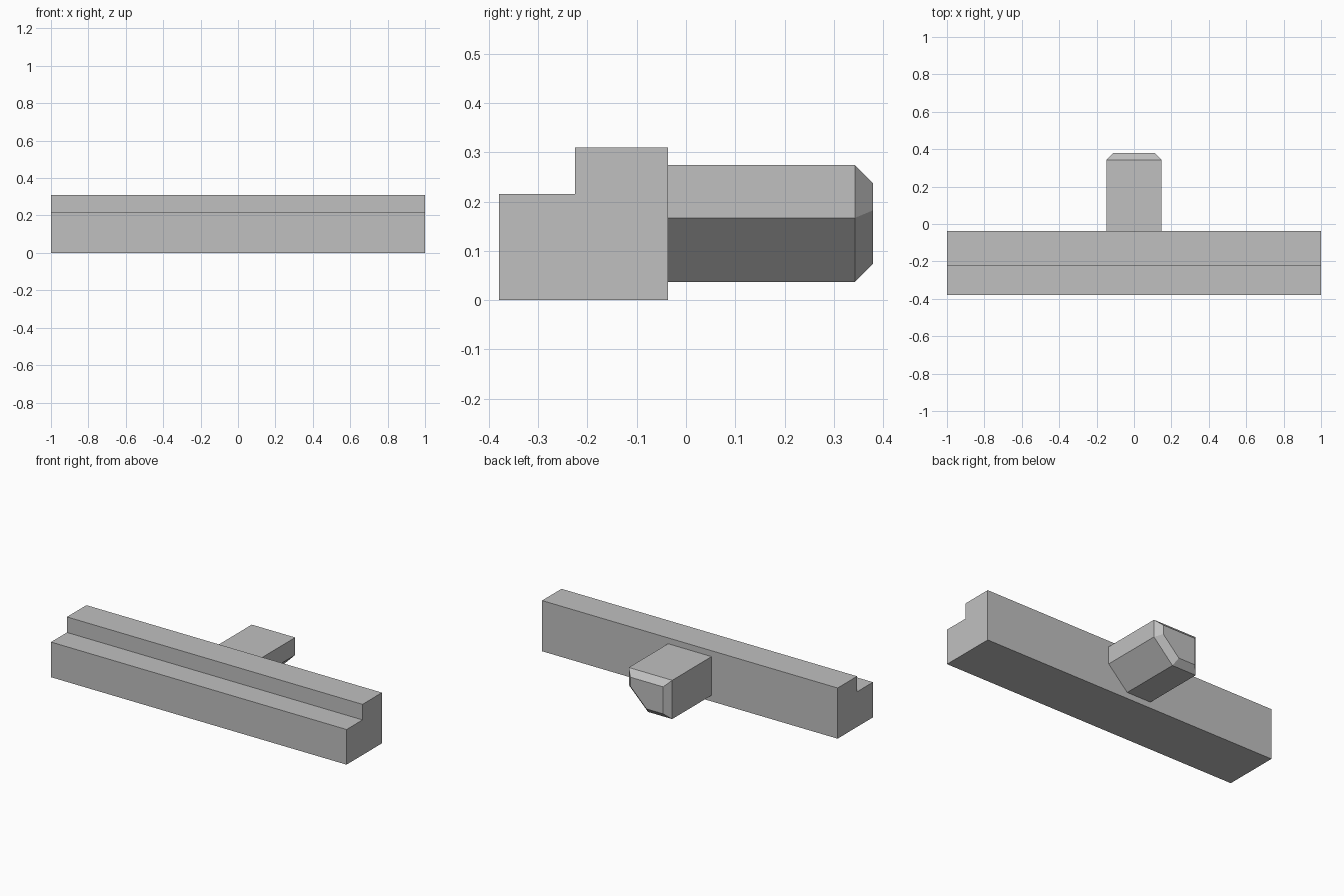
import bpy
import bmesh

cube = bpy.data.objects.get("Cube")
if cube:
    bpy.data.objects.remove(cube, do_unlink=True)

# One plain grey for the whole model
grey = bpy.data.materials.new("plain grey")
grey.use_nodes = True
colour = (0.53, 0.53, 0.53, 1.0)
grey.diffuse_color = colour
grey.node_tree.nodes["Principled BSDF"].inputs["Base Color"].default_value = colour


def extrude_profile(name, points, offset, chamfer=0.0):
    """Extrude a closed outline of 3D points, optionally chamfering the far end."""
    bm = bmesh.new()
    face = bm.faces.new([bm.verts.new(p) for p in points])
    result = bmesh.ops.extrude_face_region(bm, geom=[face], use_keep_orig=True)
    moved = [g for g in result["geom"] if isinstance(g, bmesh.types.BMVert)]
    end = next(g for g in result["geom"] if isinstance(g, bmesh.types.BMFace))
    bmesh.ops.translate(bm, verts=moved, vec=offset)
    bmesh.ops.recalc_face_normals(bm, faces=bm.faces[:])
    if chamfer:
        bmesh.ops.inset_region(bm, faces=[end], thickness=chamfer, use_even_offset=True)
        bmesh.ops.translate(bm, verts=end.verts[:], vec=(0, chamfer, 0))
        bmesh.ops.recalc_face_normals(bm, faces=bm.faces[:])
    mesh = bpy.data.meshes.new(name)
    bm.to_mesh(mesh)
    bm.free()
    mesh.materials.append(grey)
    obj = bpy.data.objects.new(name, mesh)
    bpy.context.collection.objects.link(obj)
    return obj


# Long stepped rail: low ledge in front, raised strip at the back
front, step, back = -0.379, -0.225, -0.037
ledge, top = 0.215, 0.31
rail_outline = [(front, 0), (back, 0), (back, top), (step, top), (step, ledge), (front, ledge)]
extrude_profile("stepped_rail", [(-1, y, z) for y, z in rail_outline], (2, 0, 0))

# Rear lug: block with one lower corner cut away and a chamfered end
half, low, high, corner = 0.147, 0.037, 0.274, 0.167
end, chamfer = 0.379, 0.036
cut_x = half - (corner - low)
lug_outline = [(-half, low), (cut_x, low), (half, corner), (half, high), (-half, high)]
extrude_profile("rear_lug", [(x, back, z) for x, z in lug_outline],
                (0, end - chamfer - back, 0), chamfer)
